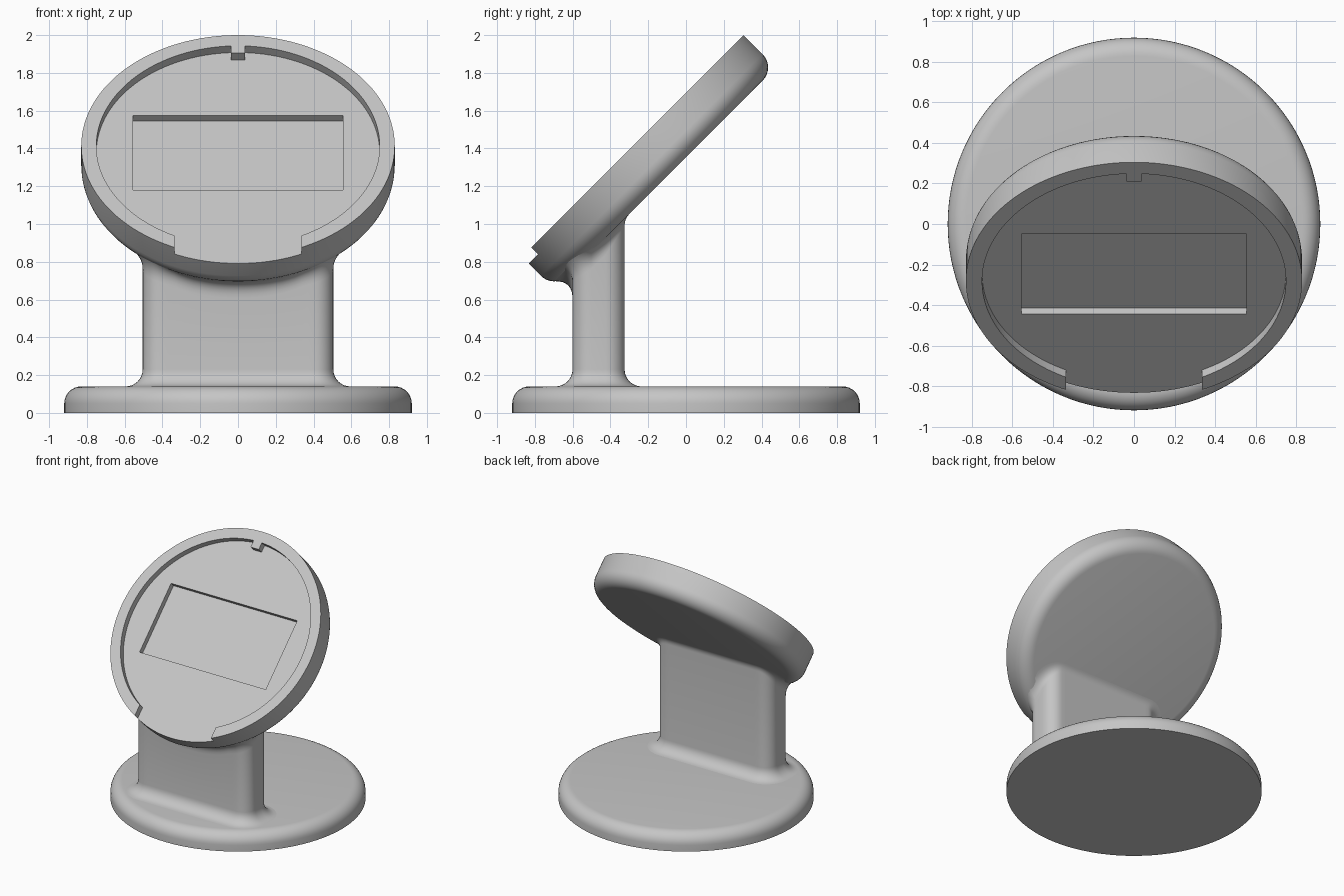
import bpy, bmesh
from math import pi, sin, cos, asin, acos, sqrt, radians
from mathutils import Vector, Matrix
from mathutils.bvhtree import BVHTree

if "Cube" in bpy.data.objects:
    bpy.data.objects.remove(bpy.data.objects["Cube"])

GREY = (0.56, 0.56, 0.56, 1)
plastic = bpy.data.materials.new("matte_grey")
plastic.use_nodes = True
plastic.diffuse_color = GREY
plastic.node_tree.nodes["Principled BSDF"].inputs["Base Color"].default_value = GREY


def loft(name, rings, cap_end=True):
    """Skin a list of closed rings, all with the same point count."""
    bm = bmesh.new()
    loops = [[bm.verts.new(p) for p in ring] for ring in rings]
    n = len(loops[0])
    for a, b in zip(loops, loops[1:]):
        for i in range(n):
            j = (i + 1) % n
            bm.faces.new((a[i], a[j], b[j], b[i]))
    bm.faces.new(list(reversed(loops[0])))
    if cap_end:
        bm.faces.new(loops[-1])
    bmesh.ops.recalc_face_normals(bm, faces=bm.faces)
    mesh = bpy.data.meshes.new(name)
    bm.to_mesh(mesh)
    bm.free()
    mesh.materials.append(plastic)
    obj = bpy.data.objects.new(name, mesh)
    bpy.context.collection.objects.link(obj)
    return obj


def lathe(name, profile, sides=128):
    angles = [2 * pi * i / sides for i in range(sides)]
    return loft(name, [[(r * cos(a), r * sin(a), z) for a in angles] for r, z in profile])


def prism(name, outline, z0, z1):
    return loft(name, [[(x, y, z) for x, y in outline] for z in (z0, z1)])


def select_only(obj):
    bpy.ops.object.select_all(action="DESELECT")
    obj.select_set(True)
    bpy.context.view_layer.objects.active = obj


def cut(obj, cutter):
    cutter.hide_render = True
    mod = obj.modifiers.new("cut", "BOOLEAN")
    mod.operation, mod.solver, mod.object = "DIFFERENCE", "EXACT", cutter
    select_only(obj)
    bpy.ops.object.modifier_apply(modifier=mod.name)
    bpy.data.objects.remove(cutter)


def smooth(obj):
    select_only(obj)
    bpy.ops.object.shade_smooth_by_angle(angle=radians(30))


STEPS = 8
quarter = [pi / 2 * k / STEPS for k in range(STEPS + 1)]

# Round base with a softened top edge
R, H, F = 0.92, 0.14, 0.09
base = lathe("base", [(R, 0)] + [(R - F + F * cos(a), H - F + F * sin(a)) for a in quarter])

# Tilted round head with a softened back edge
HR, HT, HF = 0.83, 0.242, 0.10
head = lathe("head", [(HR, 0)] + [(HR - HF + HF * cos(a), -HT + HF - HF * sin(a)) for a in quarter])
tilt = Matrix.Translation((0, -0.282, 1.413)) @ Matrix.Rotation(radians(45), 4, "X")

# Underside of the solid head, used to fit the stem
under = BVHTree.FromPolygons([tilt @ v.co for v in head.data.vertices],
                             [p.vertices[:] for p in head.data.polygons])

# Shallow recess with a key tab at the top and an open gap in the lower rim
RR, GAP, TAB = 0.75, 0.335, 0.036
a0, a1 = -acos(GAP / RR), acos(TAB / RR)
half = [(GAP, -1)]
half += [(RR * cos(a0 + (a1 - a0) * k / 56), RR * sin(a0 + (a1 - a0) * k / 56)) for k in range(57)]
half += [(TAB, 0.695)]
recess = half + [(-x, y) for x, y in reversed(half)]
cut(head, prism("recess_cutter", recess, -0.05, 0.1))

# Rectangular pocket in the recess floor
W, D = 0.555, 0.28
cut(head, prism("pocket_cutter", [(-W, -D), (W, -D), (W, D), (-W, D)], -0.093, 0.1))
head.data.transform(tilt)

# Stem outline: rounded rectangle as (position, outward normal)
SX, SY, CY, SR = 0.505, 0.138, -0.463, 0.10
outline = []
for q, (sx, sy) in enumerate([(1, 1), (-1, 1), (-1, -1), (1, -1)]):
    centre = Vector((sx * (SX - SR), CY + sy * (SY - SR), 0))
    for a in quarter:
        n = Vector((cos(a + q * pi / 2), sin(a + q * pi / 2), 0))
        outline.append((centre + SR * n, n))
# Subdivide the long front and back runs so they follow the curved head
dense = []
for i, (p, n) in enumerate(outline):
    dense.append((p, n))
    p2, n2 = outline[(i + 1) % len(outline)]
    if (p2 - p).length > 0.3:
        dense += [(p.lerp(p2, k / 24), n) for k in range(1, 24)]


def underside(p):
    hit = under.ray_cast(Vector((p.x, p.y, 0.3)), Vector((0, 0, 1)))[0]
    return hit.z if hit else None


# Stem with a fillet into the base and a fillet into the head
SF = 0.09
rings = [[p + n * (SF - SF * sin(a)) + Vector((0, 0, H + SF - SF * cos(a))) for p, n in dense]
         for a in quarter]
tops = []
for p, n in dense:
    back = max(n.y, 0)
    reach = SF * (1 - back) + 0.026 * back
    drop = SF * (1 - back) + 0.037 * back
    z0 = underside(p)
    end = p + n * reach
    z1 = underside(end) or z0
    zc = min(z0, z1)
    tops.append((p + Vector((0, 0, zc - drop)), p + Vector((0, 0, zc)), end + Vector((0, 0, z1))))
for k in range(STEPS + 1):
    t = k / STEPS
    rings.append([a * (1 - t) ** 2 + b * 2 * t * (1 - t) + c * t * t for a, b, c in tops])
# Tuck the upper rim into the head
inward = Vector((0, -0.02, 0.02))
rings.append([c - n * 0.02 + Vector((0, 0, 0.02)) for (_, _, c), (_, n) in zip(tops, dense)])
stem = loft("stem", rings, cap_end=False)

for part in (base, head, stem):
    smooth(part)
